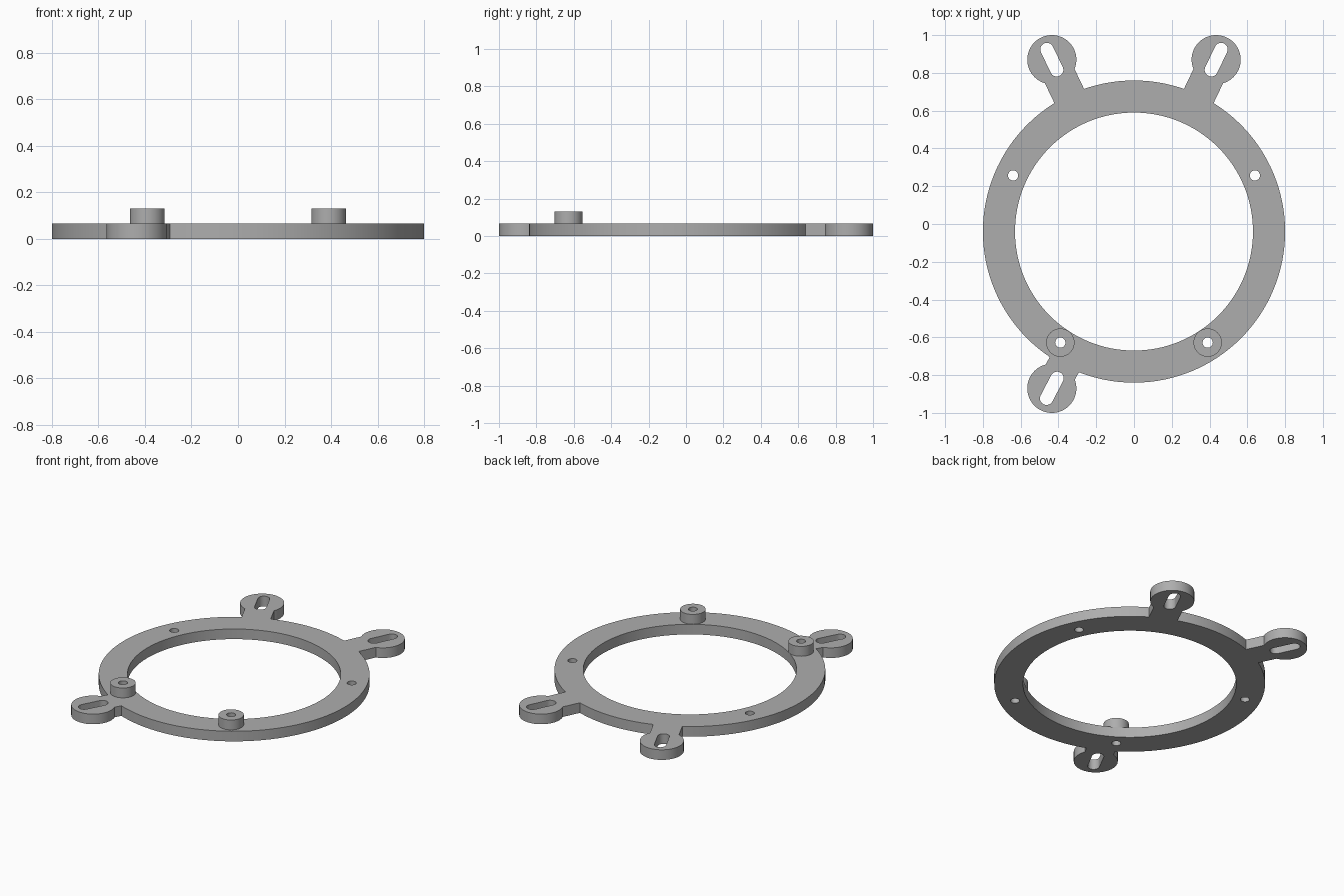
import bpy, bmesh
from math import pi, cos, sin, atan2
from mathutils import Vector

cube = bpy.data.objects.get("Cube")
if cube:
    bpy.data.objects.remove(cube)

THICK = 0.066
BOSS_TOP = 0.13
CENTRE = Vector((0, -0.04))
HOLE_R = 0.027

grey = bpy.data.materials.new("plain_grey")
grey.use_nodes = True
colour = (0.42, 0.42, 0.42, 1)
grey.diffuse_color = colour
grey.node_tree.nodes["Principled BSDF"].inputs["Base Color"].default_value = colour


def arc(centre, r, start, sweep, n):
    return [centre + r * Vector((cos(start + sweep * i / n), sin(start + sweep * i / n)))
            for i in range(n + 1)]


def circle(centre, r, n=48):
    return arc(centre, r, 0, 2 * pi, n)[:-1]


def prism(name, outline, z0, z1):
    """Solid with the given outline between two heights."""
    bm = bmesh.new()
    face = bm.faces.new([bm.verts.new((p.x, p.y, z0)) for p in outline])
    top = bmesh.ops.extrude_face_region(bm, geom=[face])["geom"]
    bmesh.ops.translate(bm, vec=(0, 0, z1 - z0),
                        verts=[v for v in top if isinstance(v, bmesh.types.BMVert)])
    bmesh.ops.recalc_face_normals(bm, faces=bm.faces)
    mesh = bpy.data.meshes.new(name)
    bm.to_mesh(mesh)
    bm.free()
    mesh.materials.append(grey)
    obj = bpy.data.objects.new(name, mesh)
    bpy.context.collection.objects.link(obj)
    return obj


def combine(obj, outline, operation, z0, z1):
    """Join or cut a prism and remove the helper."""
    tool = prism("helper", outline, z0, z1)
    mod = obj.modifiers.new("combine", "BOOLEAN")
    mod.operation, mod.solver, mod.object = operation, "EXACT", tool
    bpy.context.view_layer.objects.active = obj
    bpy.ops.object.modifier_apply(modifier=mod.name)
    bpy.data.objects.remove(tool)


def cut(obj, outline):
    combine(obj, outline, "DIFFERENCE", -0.1, 0.3)


# Ring body
ring = prism("mounting_ring", circle(CENTRE, 0.80, 128), 0, THICK)

# Ears: round pad on a straight neck
ears = [Vector((-0.435, 0.87)), Vector((0.435, 0.87)), Vector((-0.435, -0.87))]
for ear in ears:
    out = (ear - CENTRE).normalized()
    side = Vector((-out.y, out.x)) * 0.087
    root = CENTRE + out * 0.7
    combine(ring, [root - side, ear - side, ear + side, root + side], "UNION", 0, THICK)
    combine(ring, circle(ear, 0.13, 64), "UNION", 0, THICK)

# Central opening
cut(ring, circle(CENTRE, 0.63, 128))

# Radial slots in the ears
for ear in ears:
    out = (ear - CENTRE).normalized()
    turn = atan2(out.y, out.x)
    cut(ring, arc(ear + out * 0.06, 0.035, turn - pi / 2, pi, 16)
        + arc(ear - out * 0.06, 0.035, turn + pi / 2, pi, 16))

# Screw holes and raised bosses
parts = [ring]
for s, label in ((-1, "right"), (1, "left")):
    cut(ring, circle(Vector((s * 0.64, 0.257)), HOLE_R, 32))
    spot = Vector((s * 0.39, -0.628))
    cut(ring, circle(spot, HOLE_R, 32))
    boss = prism(label + "_boss", circle(spot, 0.075), THICK, BOSS_TOP)
    cut(boss, circle(spot, HOLE_R, 32))
    parts.append(boss)

# Smooth round walls, crisp edges
bpy.ops.object.select_all(action="DESELECT")
for obj in parts:
    obj.select_set(True)
bpy.context.view_layer.objects.active = ring
bpy.ops.object.shade_smooth_by_angle(angle=0.5)
